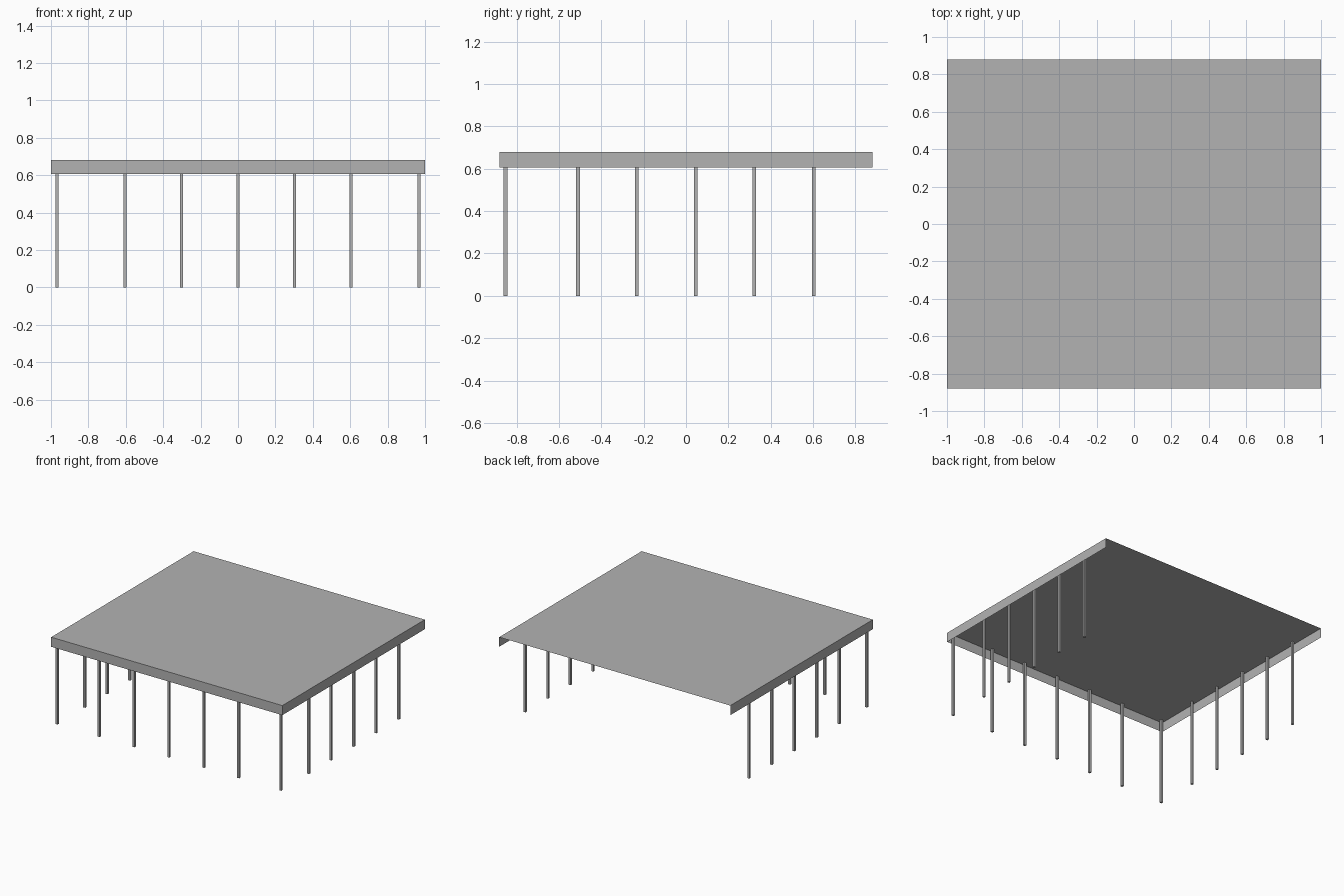
import bpy
import bmesh
from mathutils import Matrix

cube = bpy.data.objects.get("Cube")
if cube:
    bpy.data.objects.remove(cube, do_unlink=True)

HALF_X, HALF_Y = 1.0, 0.88
ROOF_Z, FASCIA_Z = 0.68, 0.605
POST = 0.017

# Single grey finish
grey = bpy.data.materials.new("light grey")
grey.use_nodes = True
colour = (0.45, 0.45, 0.45, 1)
grey.diffuse_color = colour
grey.node_tree.nodes["Principled BSDF"].inputs["Base Color"].default_value = colour


def add_box(name, low, high, open_sides=()):
    """Box between two corners, leaving out faces that point along open_sides."""
    bm = bmesh.new()
    size = [h - l for l, h in zip(low, high)]
    centre = [(h + l) / 2 for l, h in zip(low, high)]
    bmesh.ops.create_cube(bm, size=1, matrix=Matrix.Translation(centre) @ Matrix.Diagonal((*size, 1)))
    bm.normal_update()
    unwanted = [f for f in bm.faces if any(f.normal[a] * s > 0.9 for a, s in open_sides)]
    bmesh.ops.delete(bm, geom=unwanted, context='FACES')
    mesh = bpy.data.meshes.new(name)
    bm.to_mesh(mesh)
    bm.free()
    mesh.materials.append(grey)
    obj = bpy.data.objects.new(name, mesh)
    bpy.context.collection.objects.link(obj)


def add_post(name, x, y):
    r = POST / 2
    add_box(name, (x - r, y - r, 0), (x + r, y + r, ROOF_Z - 0.002))


# Thin roof sheet with fascia on the front and both sides, open below and behind
add_box("roof_and_fascia", (-HALF_X, -HALF_Y, FASCIA_Z), (HALF_X, HALF_Y, ROOF_Z),
        open_sides=((2, -1), (1, 1)))

# Row of posts along the front, corners included
FRONT_Y, SIDE_X = -0.852, 0.968
for i, x in enumerate((-SIDE_X, -0.604, -0.302, 0, 0.302, 0.604, SIDE_X)):
    add_post(f"front_post_{i + 1}", x, FRONT_Y)

# Matching rows of posts down both sides
for side, x in (("left", SIDE_X), ("right", -SIDE_X)):
    for i, y in enumerate((-0.51, -0.233, 0.046, 0.323, 0.604)):
        add_post(f"{side}_post_{i + 1}", x, y)
